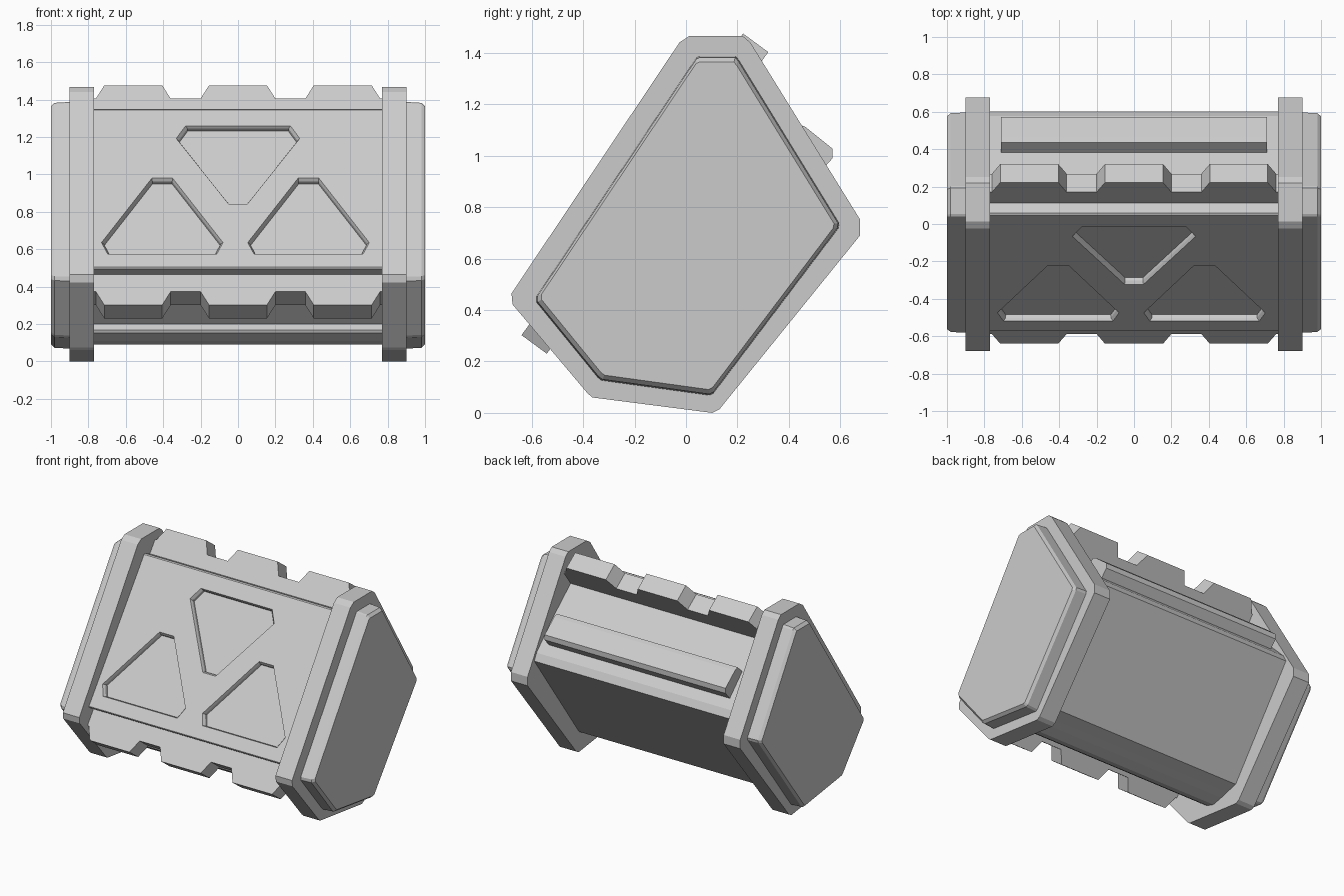
import bpy, bmesh
from mathutils import Vector

if "Cube" in bpy.data.objects:
    bpy.data.objects.remove(bpy.data.objects["Cube"])

# Tilted chest axes: u runs up the front face, w points out of it
U = Vector((0, 0.592, 0.806))
W = Vector((0, -0.806, 0.592))
MID = 0.593  # middle level along u


def chest(x, u, w):
    return Vector((x, 0, 0)) + U * u + W * w


def loft(name, sections):
    """Skin matching point loops and close both ends."""
    bm = bmesh.new()
    rings = [[bm.verts.new(p) for p in s] for s in sections]
    n = len(rings[0])
    for a, b in zip(rings, rings[1:]):
        for i in range(n):
            j = (i + 1) % n
            bm.faces.new((a[i], a[j], b[j], b[i]))
    bm.faces.new(rings[0])
    bm.faces.new(rings[-1])
    bmesh.ops.recalc_face_normals(bm, faces=bm.faces)
    me = bpy.data.meshes.new(name)
    bm.to_mesh(me)
    bm.free()
    ob = bpy.data.objects.new(name, me)
    bpy.context.collection.objects.link(ob)
    return ob


def along_x(pts, x, scale=1.0):
    return [(x, y * scale, 0.72 + (z - 0.72) * scale) for y, z in pts]


def bar(name, pts, x):
    return loft(name, [[chest(s * x, u, w) for u, w in pts] for s in (-1, 1)])


# End frames and end caps (profiles in y, z)
frame = [(-.025, 1.442), (.014, 1.467), (.22, 1.467), (.25, 1.442),
         (.677, .753), (.677, .69), (.13, .014), (.103, 0),
         (-.364, .06), (-.383, .076), (-.675, .422), (-.679, .465)]
cap = [(.041, 1.383), (.053, 1.388), (.193, 1.388), (.204, 1.376),
       (.597, .737), (.593, .718), (.107, .076), (.091, .068),
       (-.329, .126), (-.344, .138), (-.582, .43), (-.582, .453)]
for side, s in (("left", -1), ("right", 1)):
    loft(side + "_frame", [along_x(frame, s * .77), along_x(frame, s * .9)])
    loft(side + "_cap", [along_x(cap, s * .89), along_x(cap, s * .98, .992),
                         along_x(cap, s * 1.0, .965)])

# Main body with a raised band along the underside
body = [(1.03, .01), (1.055, .06), (1.09, .30), (1.11, .60),
        (.06, .60), (.02, .31), (-.012, .30), (-.022, .285), (-.02, .213),
        (0, .155), (.06, .10), (.104, .065), (.174, .005)]
bar("body", body, .78)

# Toothed plate, same teeth on both ends
edge = [(-.78, .64)]
for c in (-.56, 0, .56):
    edge += [(c - .2, .64), (c - .155, .728), (c + .155, .728), (c + .2, .64)]
edge.append((.78, .64))
outline = [(x, MID + d) for x, d in edge] + [(x, MID - d) for x, d in reversed(edge)]
loft("toothed_plate", [[chest(x, u, w) for x, u in outline] for w in (.573, .695)])

# Ridge along the back
bar("back_ridge", [(1.08, .33), (1.164, .315), (1.172, .285), (1.166, .148),
                   (1.136, .127), (1.05, .135)], .71)

# Front panel
panel = [(.068, .68), (.062, .752), (.068, .759), (1.112, .759), (1.122, .752), (1.138, .68)]
front = bar("front_panel", panel, .78)

# Triangular recesses, cut with stepped plugs
upper = [(-.28, 1.006), (.28, 1.006), (.33, .922), (.05, .487), (-.05, .487), (-.33, .922)]
lower = [(-.055, .659), (.055, .659), (.325, .231), (.292, .156), (-.292, .156), (-.325, .231)]


def recess(pts, cx):
    mu = sum(u for _, u in pts) / len(pts)
    loops = []
    for w, k in ((.799, 1.05), (.759, 1.0), (.742, .965), (.722, .96)):
        loops.append([chest(cx + x * k, mu + (u - mu) * k, w) for x, u in pts])
    cutter = loft("recess_cutter", loops)
    cutter.hide_render = True
    mod = front.modifiers.new("recess", 'BOOLEAN')
    mod.operation = 'DIFFERENCE'
    mod.solver = 'EXACT'
    mod.object = cutter
    bpy.context.view_layer.objects.active = front
    bpy.ops.object.modifier_apply(modifier=mod.name)
    bpy.data.objects.remove(cutter)


recess(upper, 0)
recess(lower, -.405)
recess(lower, .377)
